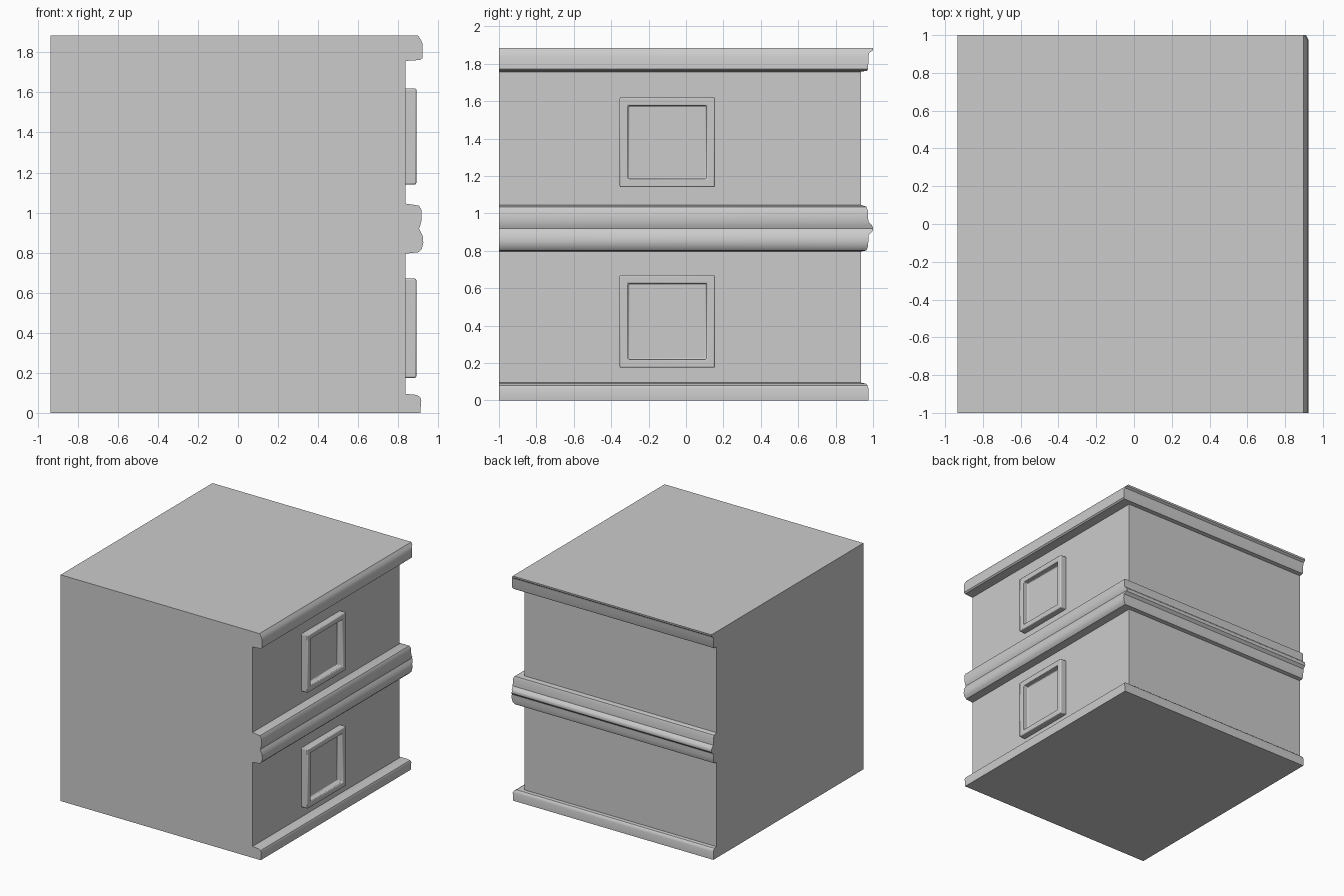
import bpy
import bmesh
import math

cube = bpy.data.objects.get("Cube")
if cube:
    bpy.data.objects.remove(cube, do_unlink=True)

LEFT, FRONT = -0.935, -1.0        # plain party-wall planes
WALL_X, WALL_Y = 0.835, 0.935     # decorated wall planes

stone = bpy.data.materials.new("plain_grey")
stone.use_nodes = True
GREY = (0.6, 0.6, 0.6, 1)
stone.diffuse_color = GREY
stone.node_tree.nodes["Principled BSDF"].inputs["Base Color"].default_value = GREY


def finish(name, bm):
    bmesh.ops.recalc_face_normals(bm, faces=bm.faces[:])
    mesh = bpy.data.meshes.new(name)
    bm.to_mesh(mesh)
    bm.free()
    mesh.materials.append(stone)
    obj = bpy.data.objects.new(name, mesh)
    bpy.context.collection.objects.link(obj)
    bpy.ops.object.select_all(action='DESELECT')
    obj.select_set(True)
    bpy.context.view_layer.objects.active = obj
    bpy.ops.object.shade_smooth_by_angle(angle=math.radians(32))
    return obj


def storey(name, profile):
    """Loft rectangles whose +x and +y sides follow (z, x, y) profile points."""
    bm = bmesh.new()
    rings = [[bm.verts.new((px, py, z)) for px, py in
              ((LEFT, FRONT), (x, FRONT), (x, y), (LEFT, y))]
             for z, x, y in profile]
    for low, high in zip(rings, rings[1:]):
        for i in range(4):
            j = (i + 1) % 4
            bm.faces.new((low[i], low[j], high[j], high[i]))
    bm.faces.new(rings[0][::-1])
    bm.faces.new(rings[-1])
    return finish(name, bm)


def window(name, y0, y1, z0, z1, border):
    """Raised square frame around a recessed pane on the +x wall."""
    bm = bmesh.new()
    bmesh.ops.create_cube(bm, size=1)
    back, face = WALL_X - 0.01, 0.89
    for v in bm.verts:
        v.co = (face if v.co.x > 0 else back,
                y1 if v.co.y > 0 else y0,
                z1 if v.co.z > 0 else z0)
    bm.normal_update()
    front = [f for f in bm.faces if f.normal.x > 0.9]
    bmesh.ops.inset_region(bm, faces=front, thickness=border)
    pane = bmesh.ops.extrude_discrete_faces(bm, faces=front)["faces"][0]
    for v in pane.verts:
        v.co.x = WALL_X + 0.004
    obj = finish(name, bm)
    bevel = obj.modifiers.new("soft_edges", 'BEVEL')
    bevel.width = 0.007
    bevel.segments = 2
    return obj


# Moulded bands
storey("base_trim", [(0, 0.91, 0.975), (0.065, 0.915, 0.975),
                     (0.08, 0.908, 0.97), (0.09, 0.89, 0.96),
                     (0.095, WALL_X, WALL_Y)])
storey("belt_trim", [(0.795, WALL_X, WALL_Y), (0.802, 0.9, 0.965),
                     (0.82, 0.918, 0.972), (0.85, 0.925, 0.975),
                     (0.885, 0.922, 0.977), (0.905, 0.912, 0.998),
                     (0.92, 0.904, 1.0), (0.935, 0.91, 0.995),
                     (0.955, 0.915, 0.975), (1.015, 0.915, 0.972),
                     (1.035, 0.903, 0.965), (1.045, WALL_X, WALL_Y)])
storey("cornice", [(1.757, WALL_X, WALL_Y), (1.762, 0.91, 0.968),
                   (1.772, 0.922, 0.974), (1.84, 0.922, 0.975),
                   (1.858, 0.915, 0.98), (1.87, 0.908, 0.998),
                   (1.885, 0.898, 1.0)])

# Walls between the bands
for label, low, high in (("lower_walls", 0.095, 0.795), ("upper_walls", 1.045, 1.757)):
    storey(label, [(z, WALL_X, WALL_Y) for z in (low, high)])

# Windows
for label, low, high in (("lower_window", 0.175, 0.67), ("upper_window", 1.14, 1.62)):
    window(label, -0.355, 0.155, low, high, 0.064)
